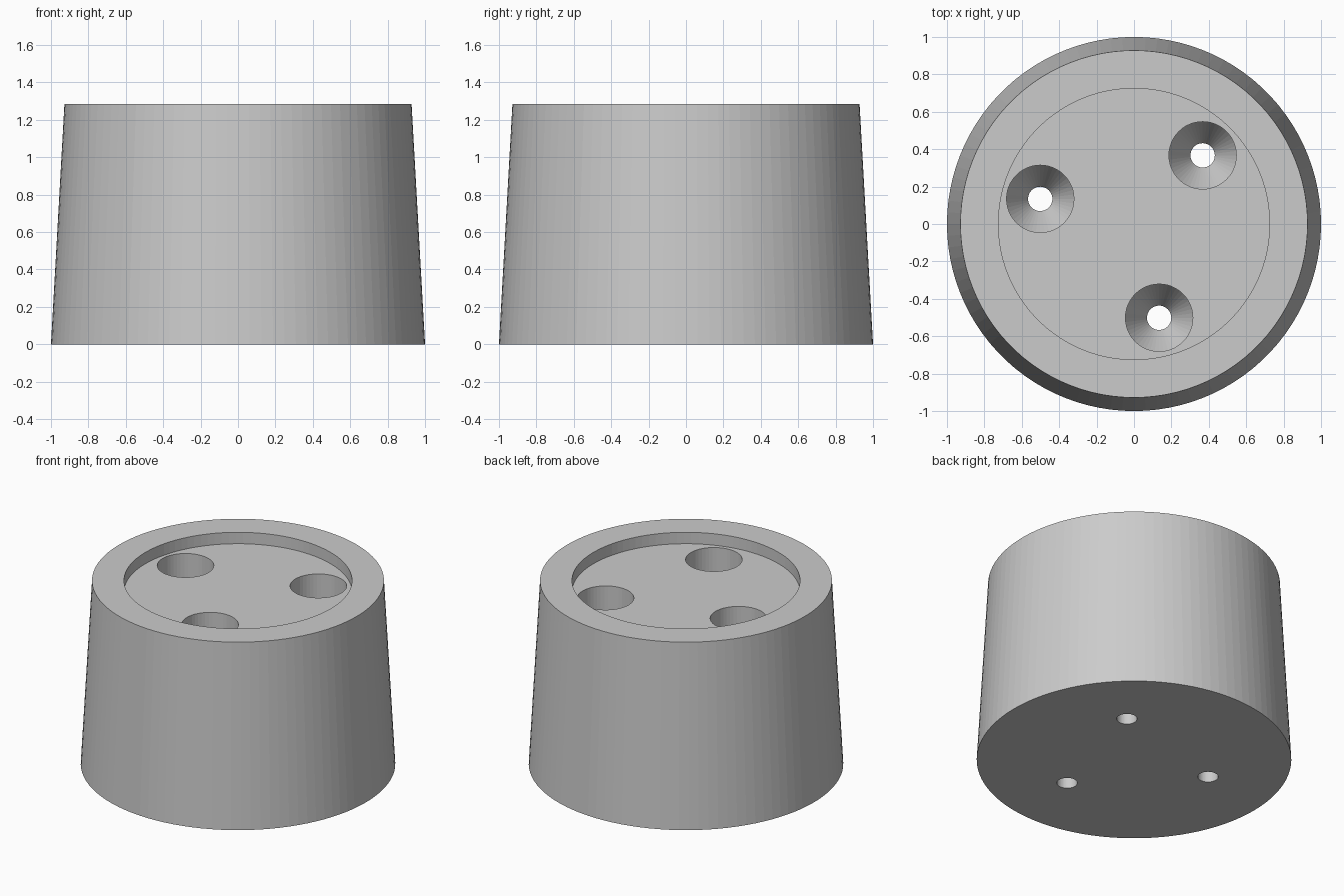
import bpy
import bmesh
from math import cos, sin, pi, radians

default_cube = bpy.data.objects.get("Cube")
if default_cube:
    bpy.data.objects.remove(default_cube, do_unlink=True)

HEIGHT = 1.285
FLOOR = 1.205

# Single grey plastic
grey = bpy.data.materials.new("light grey plastic")
grey.use_nodes = True
colour = (0.6, 0.6, 0.6, 1)
grey.diffuse_color = colour
grey.node_tree.nodes["Principled BSDF"].inputs["Base Color"].default_value = colour


def turned(name, profile, segments, x=0, y=0):
    """Solid of revolution from (radius, z) rings, capped at both ends."""
    bm = bmesh.new()
    rings = []
    for radius, z in profile:
        angles = [2 * pi * i / segments for i in range(segments)]
        rings.append([bm.verts.new((x + radius * cos(a), y + radius * sin(a), z))
                      for a in angles])
    for low, high in zip(rings, rings[1:]):
        for i in range(segments):
            j = (i + 1) % segments
            bm.faces.new((low[i], low[j], high[j], high[i]))
    bm.faces.new(rings[0][::-1])
    bm.faces.new(rings[-1])
    bmesh.ops.recalc_face_normals(bm, faces=bm.faces)
    mesh = bpy.data.meshes.new(name)
    bm.to_mesh(mesh)
    bm.free()
    mesh.materials.append(grey)
    obj = bpy.data.objects.new(name, mesh)
    bpy.context.scene.collection.objects.link(obj)
    return obj


def cut(target, cutter):
    """Subtract the cutter for good and discard it."""
    mod = target.modifiers.new("cut", 'BOOLEAN')
    mod.operation = 'DIFFERENCE'
    mod.solver = 'EXACT'
    mod.object = cutter
    bpy.context.view_layer.objects.active = target
    bpy.ops.object.modifier_apply(modifier=mod.name)
    bpy.data.objects.remove(cutter, do_unlink=True)


# Tapered body with a shallow round recess sunk into the top
body = turned("tapered_body", [
    (1.0, 0), (0.928, HEIGHT), (0.725, HEIGHT), (0.725, FLOOR)], 100)

# Three countersunk screw holes running right through
for k in range(3):
    angle = radians(45 + 120 * k)
    hole = turned("screw_hole_cutter", [
        (0.065, -0.1), (0.065, 0.2), (0.18, 0.4), (0.18, HEIGHT + 0.1)],
        48, 0.519 * cos(angle), 0.519 * sin(angle))
    hole.hide_render = True
    cut(body, hole)
